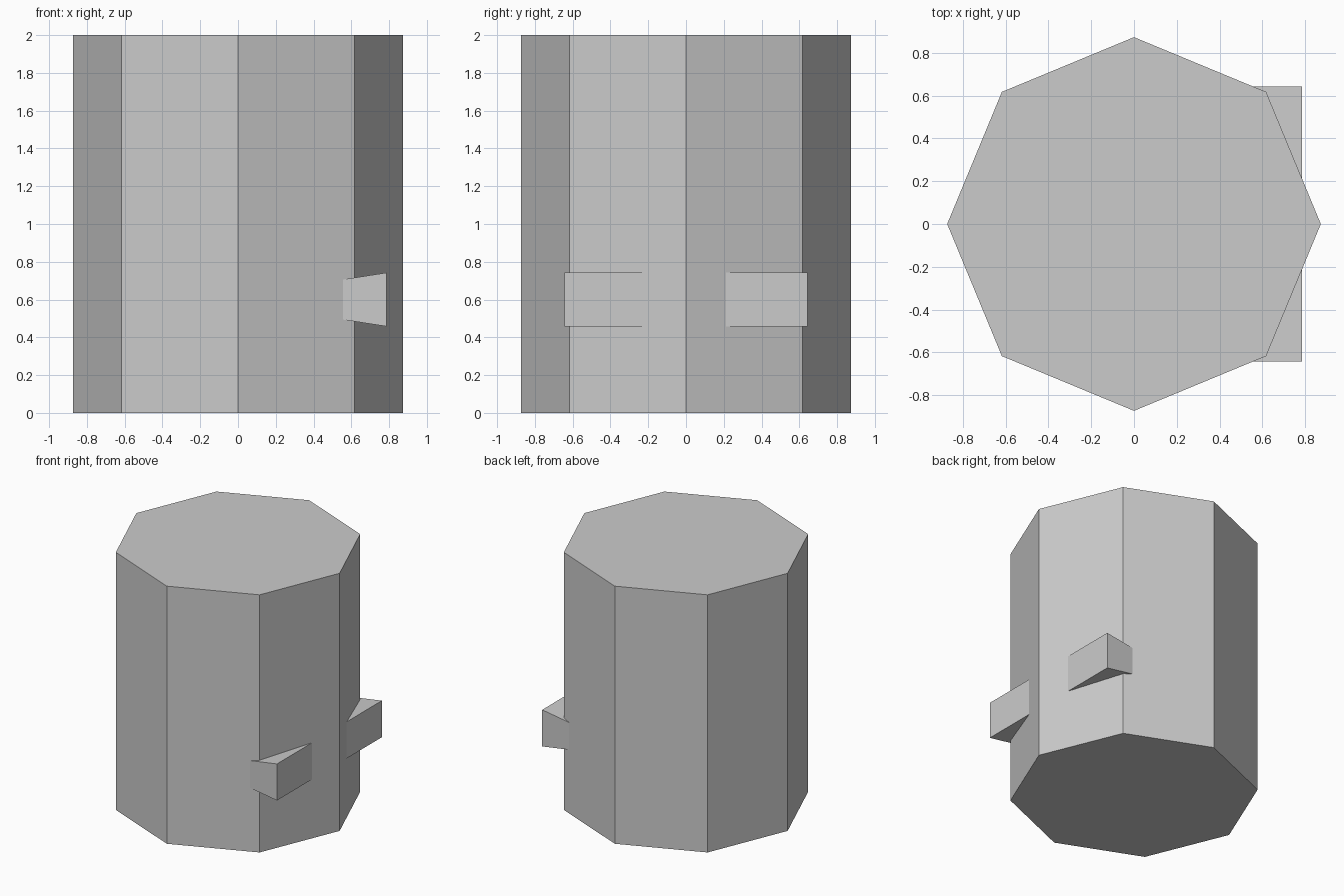
import bpy
import bmesh
from math import pi
from mathutils import Matrix, Vector

if "Cube" in bpy.data.objects:
    bpy.data.objects.remove(bpy.data.objects["Cube"])


def make_object(name, bm):
    bmesh.ops.recalc_face_normals(bm, faces=bm.faces)
    mesh = bpy.data.meshes.new(name)
    bm.to_mesh(mesh)
    bm.free()
    obj = bpy.data.objects.new(name, mesh)
    bpy.context.collection.objects.link(obj)
    return obj


# Eight-sided body with corners on the x and y axes
RADIUS, HEIGHT = 0.873, 2.0
bm = bmesh.new()
bmesh.ops.create_circle(bm, cap_ends=True, segments=8, radius=RADIUS)
top = bmesh.ops.extrude_face_region(bm, geom=bm.faces[:])
bmesh.ops.translate(bm, vec=(0, 0, HEIGHT),
                    verts=[g for g in top["geom"] if isinstance(g, bmesh.types.BMVert)])
make_object("octagonal_body", bm)

# Flared cross bar, embedded in the body so that only its two ends stick out
INNER_X, OUTER_X = 0.50, 0.785
INNER_H, OUTER_H = 0.195, 0.284
BAR_Z, BAR_LENGTH = 0.60, 1.286
profile = [(INNER_X, -INNER_H / 2), (OUTER_X, -OUTER_H / 2),
           (OUTER_X, OUTER_H / 2), (INNER_X, INNER_H / 2)]
bm = bmesh.new()
bm.faces.new([bm.verts.new((x, -BAR_LENGTH / 2, BAR_Z + z)) for x, z in profile])
end = bmesh.ops.extrude_face_region(bm, geom=bm.faces[:])
bmesh.ops.translate(bm, vec=(0, BAR_LENGTH, 0),
                    verts=[g for g in end["geom"] if isinstance(g, bmesh.types.BMVert)])
make_object("flared_cross_bar", bm)
